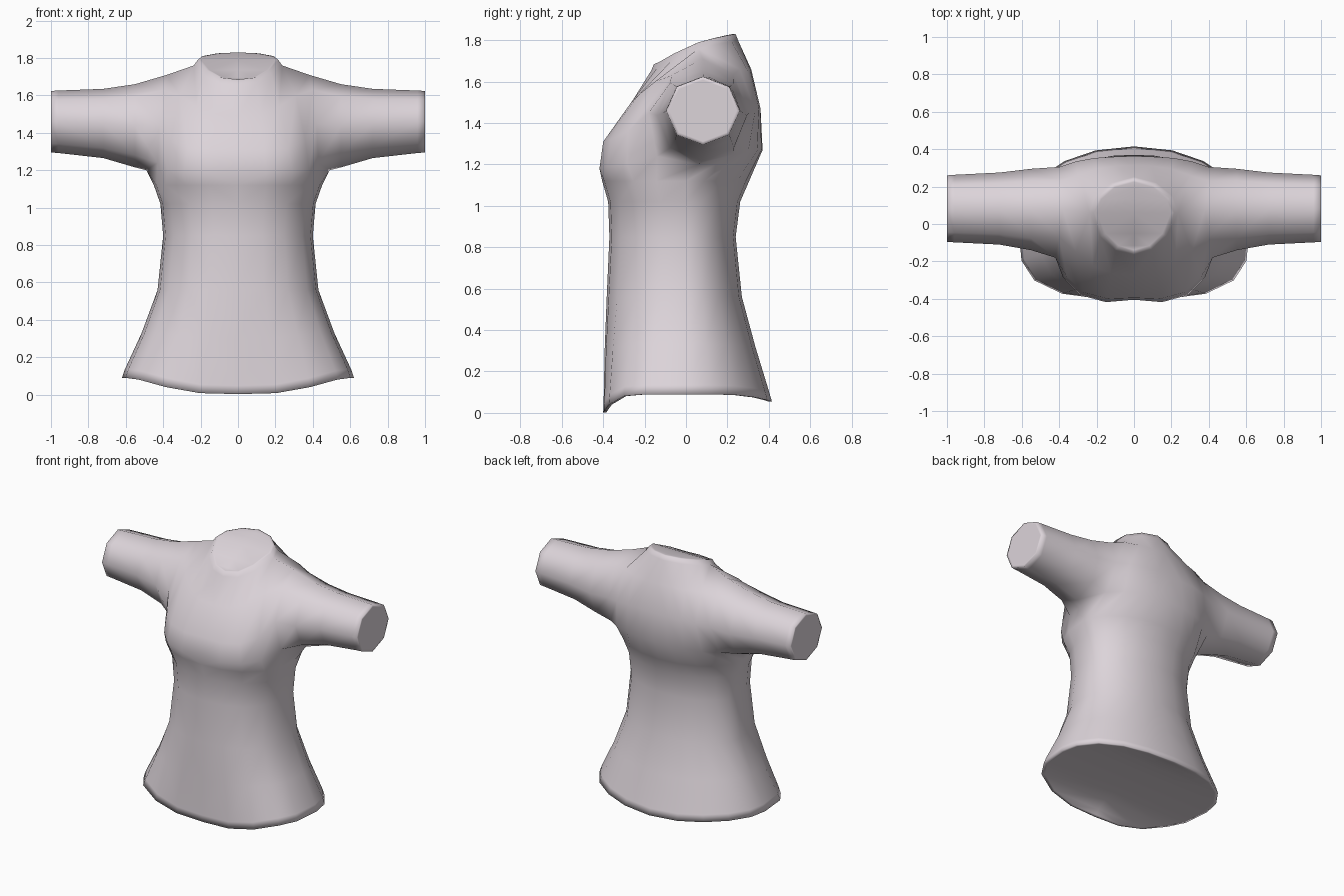
import bpy, bmesh, math

if "Cube" in bpy.data.objects:
    bpy.data.objects.remove(bpy.data.objects["Cube"])

# Share of the half width for each half-ring column, front centre -> side -> back centre
COLS = [0, .33, .62, .86, .97, 1, .96, .82, .6, .33, 0]


def torso_ring(z, w, yf, yb, pf, dip_f=0, dip_b=0):
    """Superelliptic half ring: front exponent pf, round back, hem dipping at the centre."""
    pts = []
    for i, fx in enumerate(COLS):
        depth, p, dip = (yf, pf, dip_f) if i < 6 else (yb, 2.05, dip_b)
        fy = (1 - fx ** p) ** (1 / p)
        pts.append((w * fx, depth * fy, z - dip * fy ** (8 if i < 6 else 4)))
    return pts


def sleeve_ring(x, y0, y1, z0, z1):
    pts = []
    for i in range(8):
        a = math.pi / 4 * i
        pts.append((x, (y0 + y1) / 2 - math.sin(a) * (y1 - y0) / 2,
                    (z0 + z1) / 2 - math.cos(a) * (z1 - z0) / 2))
    return pts


# Skirt and waist
rows = [torso_ring(.09, .62, -.40, .415, 3.3, .087, .035),
        torso_ring(.135, .605, -.398, .402, 3.2, .087, .035),
        torso_ring(.33, .515, -.393, .335, 2.8, .03, .01),
        torso_ring(.56, .43, -.383, .27, 2.5),
        torso_ring(.85, .40, -.37, .24, 2.4),
        torso_ring(1.02, .415, -.376, .262, 2.4),
        torso_ring(1.12, .45, -.405, .305, 2.5)]

# Chest, upper chest and back (armhole sits between columns 4 and 6)
chest = [(0, -.405, 1.2), (.15, -.418, 1.18), (.29, -.38, 1.19), (.38, -.285, 1.2),
         (.43, -.14, 1.24), (.49, .06, 1.2), (.43, .23, 1.25), (.335, .30, 1.26),
         (.22, .345, 1.27), (.11, .365, 1.27), (0, .37, 1.27)]
bust = [(0, -.395, 1.31), (.14, -.40, 1.31), (.27, -.365, 1.32), (.36, -.28, 1.36),
        (.42, -.18, 1.45), None, (.40, .305, 1.45), (.31, .335, 1.46),
        (.21, .353, 1.47), (.1, .36, 1.47), (0, .36, 1.47)]
upper = [(0, -.27, 1.49), (.12, -.265, 1.50), (.22, -.225, 1.54), (.31, -.15, 1.60),
         (.40, -.07, 1.63), None, (.40, .23, 1.635), (.30, .26, 1.66),
         (.2, .295, 1.66), (.1, .31, 1.66), (0, .315, 1.66)]

# Neckline rim and its base
neck = [(0, -.155, 1.685), (.09, -.13, 1.695), (.165, -.06, 1.735), (.215, .06, 1.79),
        (.19, .14, 1.81), (.11, .21, 1.825), (0, .24, 1.83)]
base = [(x * 1.1, .05 + (y - .05) * 1.06, z - .03) for x, y, z in neck]
top = (.38, .08, 1.71)
rows += [chest, bust, upper, base[:4] + [top, None, top] + base[3:]]

# Sleeve rings start at the armhole
sleeve = [[chest[5], chest[4], bust[4], upper[4], top, upper[6], bust[6], chest[6]],
          sleeve_ring(.55, -.14, .295, 1.215, 1.66),
          sleeve_ring(.72, -.11, .275, 1.265, 1.635),
          sleeve_ring(.96, -.098, .263, 1.292, 1.626),
          sleeve_ring(1.0, -.096, .26, 1.295, 1.624)]

bm = bmesh.new()


def loft(grid, sign, closed=False):
    for a, b in zip(grid, grid[1:]):
        n = len(a)
        for i in range(n if closed else n - 1):
            j = (i + 1) % n
            quad = [a[i], a[j], b[j], b[i]]
            if None not in quad:
                pts = list(dict.fromkeys(quad))
                bm.faces.new([bm.verts.new((p[0] * sign, p[1], p[2])) for p in pts])


def cap(ring, sign, k, yc):
    """Narrow rim, then cross strips to the centre line."""
    inner = [(x * k, yc + (y - yc) * k, z) for x, y, z in ring]
    loft([ring, inner, [(0, y, z) for x, y, z in inner]], sign)


for s in (1, -1):
    loft(rows, s)
    loft([base, neck], s)
    loft(sleeve, s, closed=True)
    cap(rows[0], s, .96, 0)
    cap(neck, s, .92, .05)

bmesh.ops.remove_doubles(bm, verts=bm.verts[:], dist=.0005)

# Cuff ends
rim = [e for e in bm.edges if e.is_boundary]
ends = bmesh.ops.holes_fill(bm, edges=rim, sides=0)["faces"]
bmesh.ops.inset_individual(bm, faces=ends, thickness=.015, use_even_offset=True)
bmesh.ops.recalc_face_normals(bm, faces=bm.faces[:])
for f in bm.faces:
    f.smooth = True

mesh = bpy.data.meshes.new("shirt")
bm.to_mesh(mesh)
bm.free()
shirt = bpy.data.objects.new("shirt", mesh)
bpy.context.collection.objects.link(shirt)

mat = bpy.data.materials.new("pale grey cloth")
mat.diffuse_color = (.72, .66, .70, 1)
mat.use_nodes = True
mat.node_tree.nodes["Principled BSDF"].inputs["Base Color"].default_value = mat.diffuse_color
mesh.materials.append(mat)
